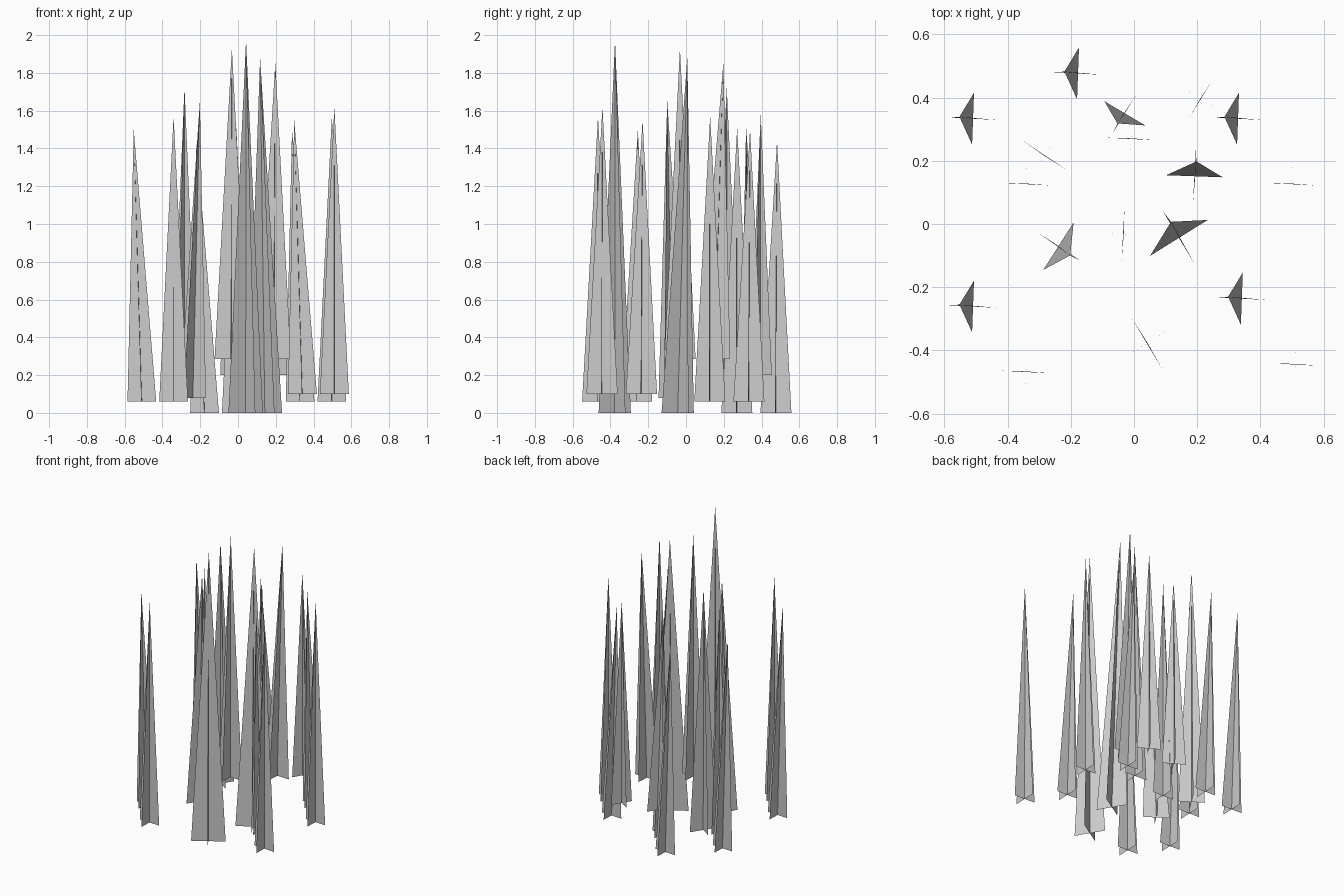
import bpy
from mathutils import Matrix, Vector

if "Cube" in bpy.data.objects:
    bpy.data.objects.remove(bpy.data.objects["Cube"])

# Each spike is two crossed flat triangles: base offset, leaning tip, tip height
SPIKES = {
    "leaning_spike": dict(at=(0, 0), tip=(-0.043, 0.006, 1.44)),
    "upright_spike": dict(at=(0.168, -0.207), tip=(0.0, 0.002, 1.51)),
}
BLADES = (((0.003, 0.082), (-0.003, -0.082)),
          ((-0.076, 0.004), (0.076, -0.004)))

# Clumps of two spikes: x, y, z, turn in degrees, scale
CLUMPS = [
    (-0.177, 0.476, 0.00, 0, 1.0),
    (-0.509, 0.333, 0.06, 0, 1.0),
    (0.329, 0.333, 0.06, 0, 1.0),
    (-0.509, -0.261, 0.06, 0, 1.0),
    (0.341, -0.236, 0.10, 0, 1.007),
    (0.191, 0.151, 0.285, -90, 1.09),
    (-0.239, -0.070, 0.08, 149.5, 1.09),
    (0.142, -0.044, 0.00, -56, 1.307),
    (-0.029, 0.350, 0.20, 61.5, 0.915),
]


def make_spike(name, at, tip, xform):
    base = Vector((*at, 0))
    verts, faces = [], []
    for a, b in BLADES:
        n = len(verts)
        verts += [xform @ (base + Vector((*a, 0))),
                  xform @ (base + Vector((*b, 0))),
                  xform @ (base + Vector(tip))]
        faces.append((n, n + 1, n + 2))
    mesh = bpy.data.meshes.new(name)
    mesh.from_pydata(verts, [], faces)
    bpy.context.collection.objects.link(bpy.data.objects.new(name, mesh))


from math import radians
for i, (x, y, z, turn, s) in enumerate(CLUMPS, 1):
    xform = (Matrix.Translation((x, y, z))
             @ Matrix.Rotation(radians(turn), 4, 'Z') @ Matrix.Scale(s, 4))
    for name, spec in SPIKES.items():
        make_spike(f"{name}_{i}", spec["at"], spec["tip"], xform)
